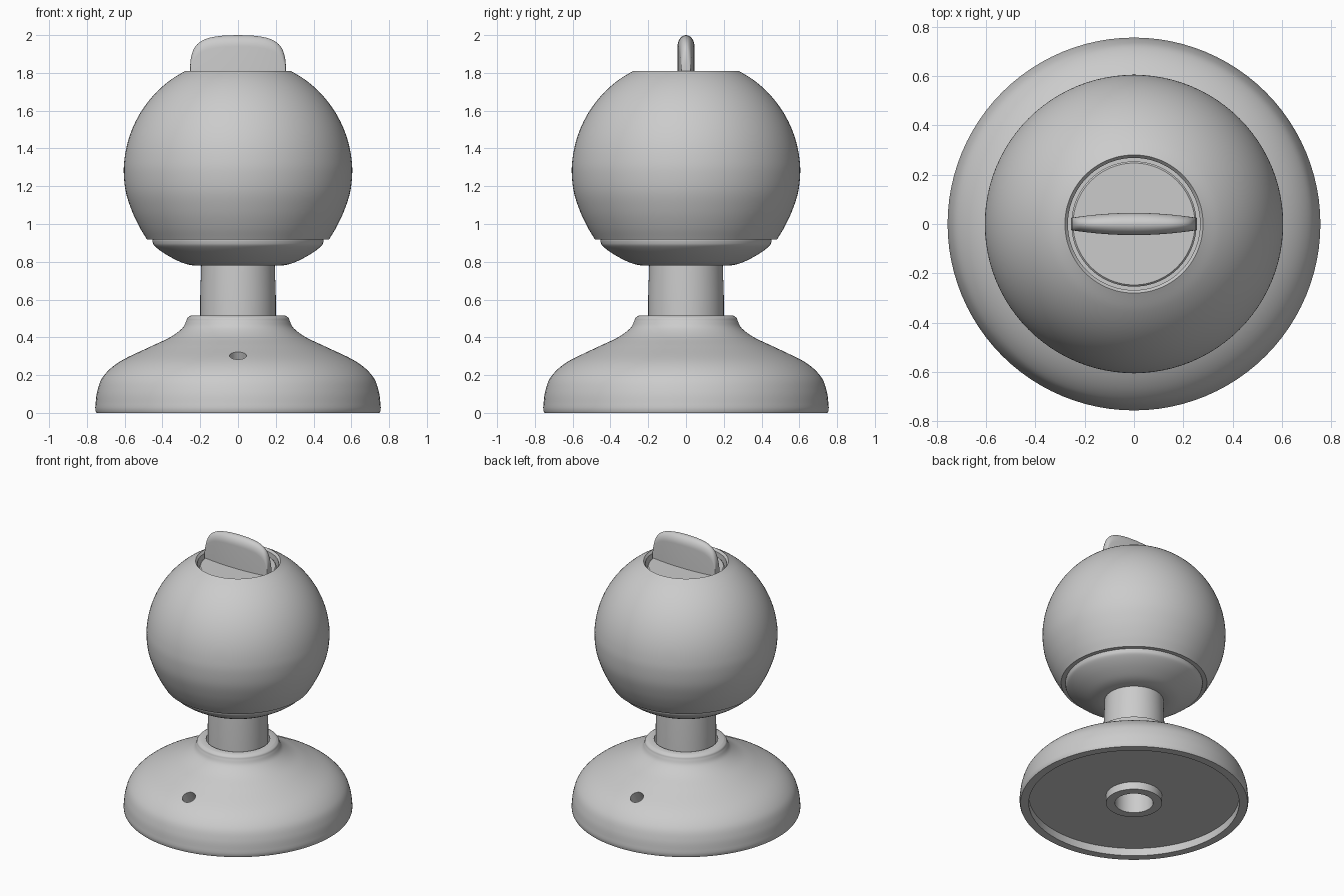
import bpy, bmesh, math
from mathutils import Vector

if "Cube" in bpy.data.objects:
    bpy.data.objects.remove(bpy.data.objects["Cube"])

SEG = 96


def smooth_run(pts, steps=6):
    """Catmull-Rom curve through the points of one smooth run."""
    if len(pts) < 3:
        return list(pts)
    p = [Vector(q) for q in pts]
    p = [2 * p[0] - p[1]] + p + [2 * p[-1] - p[-2]]
    out = []
    for i in range(1, len(p) - 2):
        a, b, c, d = p[i - 1:i + 3]
        for k in range(steps):
            t = k / steps
            out.append(tuple(0.5 * (2 * b + (c - a) * t + (2 * a - 5 * b + 4 * c - d) * t * t
                                    + (3 * b - a - 3 * c + d) * t ** 3)))
    return out + [tuple(pts[-1])]


def finish(name, bm, angle=35):
    bmesh.ops.recalc_face_normals(bm, faces=bm.faces)
    me = bpy.data.meshes.new(name)
    bm.to_mesh(me)
    bm.free()
    ob = bpy.data.objects.new(name, me)
    bpy.context.collection.objects.link(ob)
    shade(ob, angle)
    return ob


def shade(ob, angle=35):
    bpy.ops.object.select_all(action='DESELECT')
    ob.select_set(True)
    bpy.context.view_layer.objects.active = ob
    bpy.ops.object.shade_smooth_by_angle(angle=math.radians(angle))


def lathe(name, runs):
    """Revolve a closed (r, z) outline made of smooth runs joined by sharp corners."""
    prof = [q for run in runs for q in smooth_run(run)]
    bm = bmesh.new()
    rings = []
    for r, z in prof:
        if r < 1e-5:
            rings.append([bm.verts.new((0, 0, z))] * SEG)
        else:
            rings.append([bm.verts.new((r * math.cos(2 * math.pi * i / SEG),
                                        r * math.sin(2 * math.pi * i / SEG), z)) for i in range(SEG)])
    for a, b in zip(rings, rings[1:] + rings[:1]):
        if a[0] is a[1] and b[0] is b[1]:
            continue
        for i in range(SEG):
            j = (i + 1) % SEG
            bm.faces.new(list(dict.fromkeys((a[i], a[j], b[j], b[i]))))
    return finish(name, bm)


# Base rose with recessed underside
base = lathe("base_rose", [
    [(0.695, 0.055), (0.695, 0.0)],
    [(0.75, 0.0), (0.755, 0.01)],
    [(0.756, 0.03), (0.745, 0.115), (0.712, 0.195), (0.625, 0.272), (0.465, 0.35),
     (0.36, 0.40), (0.296, 0.447), (0.275, 0.485), (0.268, 0.503), (0.25, 0.515)],
    [(0.21, 0.515), (0.21, 0.47)],
    [(0.15, 0.47), (0.15, 0.055)],
])

# Screw holes front and back, square to the sloping surface
for side in (-1, 1):
    tilt = math.radians(27)
    bpy.ops.mesh.primitive_cylinder_add(vertices=32, radius=0.045, depth=0.26,
                                        location=(0, side * 0.565, 0.302),
                                        rotation=(-side * tilt, 0, 0))
    cutter = bpy.context.object
    cutter.name = "screw_hole_cutter"
    mod = base.modifiers.new("screw_hole", 'BOOLEAN')
    mod.operation = 'DIFFERENCE'
    mod.solver = 'EXACT'
    mod.object = cutter
    bpy.context.view_layer.objects.active = base
    bpy.ops.object.modifier_apply(modifier=mod.name)
    bpy.data.objects.remove(cutter)
shade(base)

# Hollow neck, ending in a hub below the base
lathe("neck_tube", [
    [(0.126, 0.0), (0.185, 0.0)],
    [(0.185, 0.4), (0.2, 0.4)],
    [(0.2, 0.62), (0.194, 0.8)],
    [(0.0, 0.8), (0.0, 0.76)],
    [(0.126, 0.76)],
])

# Dished cap under the knob
lathe("knob_cap", [
    [(0.0, 0.94), (0.45, 0.94)],
    [(0.454, 0.91), (0.44, 0.882), (0.38, 0.838), (0.3, 0.797), (0.24, 0.781), (0.19, 0.78)],
    [(0.0, 0.78)],
])

# Knob body: ball with an opening at the top
arc = [(0.605 * math.cos(a), 1.274 + 0.605 * math.sin(a))
       for a in [math.radians(62.4 * i / 8) for i in range(8, -1, -1)]]
lathe("knob_ball", [
    arc + [(0.594, 1.17), (0.562, 1.07), (0.522, 0.985), (0.482, 0.918)],
    [(0.0, 0.918), (0.0, 1.7)],
    [(0.268, 1.7), (0.268, 1.795)],
])

# Turn button disc in the opening
lathe("turn_disc", [
    [(0.0, 1.69), (0.254, 1.69)],
    [(0.254, 1.768), (0.247, 1.775)],
    [(0.0, 1.775)],
])

# Thumb blade: rounded front outline, lens-shaped thickness, rounded top edge
half = smooth_run([(0.0, 2.0), (0.09, 1.996), (0.17, 1.98), (0.222, 1.945), (0.247, 1.89),
                   (0.254, 1.82), (0.254, 1.72)])
bm = bmesh.new()
N = 16
loops = []
for x, z in [(-x, z) for x, z in half[:0:-1]] + half:
    hw = 0.045 - 0.020 * (x / 0.254) ** 2
    loop = [bm.verts.new((x, -hw, 1.72)), ]
    rise = min(0.06, z - 1.72)
    for k in range(N + 1):
        a = math.pi * (1 - k / N)
        loop.append(bm.verts.new((x, hw * math.cos(a), z - rise + rise * math.sin(a))))
    loop.append(bm.verts.new((x, hw, 1.72)))
    loops.append(loop)
for a, b in zip(loops, loops[1:]):
    for i in range(len(a)):
        j = (i + 1) % len(a)
        bm.faces.new((a[i], a[j], b[j], b[i]))
for end in (loops[0], loops[-1]):
    bm.faces.new(end)
bmesh.ops.remove_doubles(bm, verts=bm.verts, dist=1e-4)
finish("thumb_blade", bm, 40)
